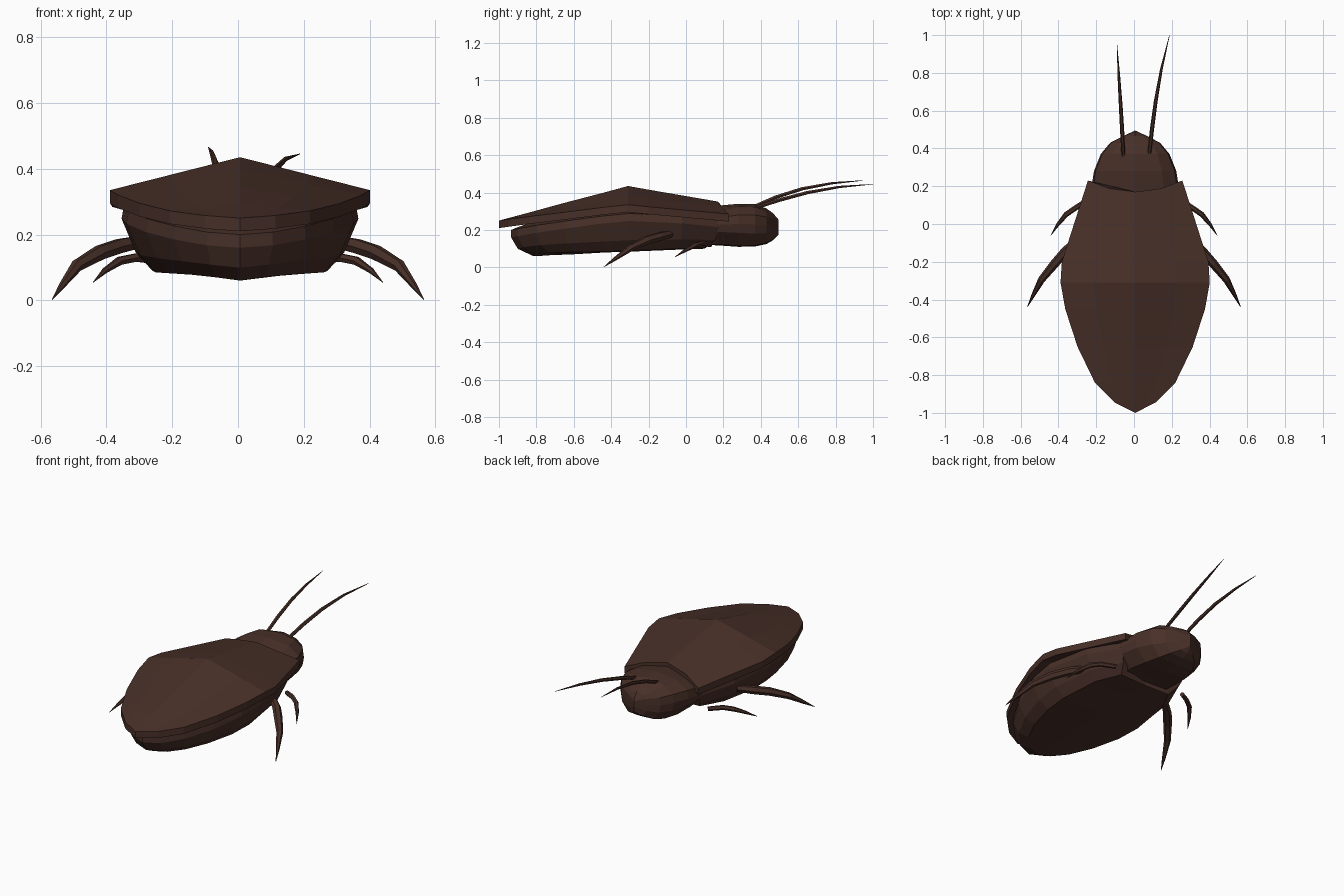
import bpy, bmesh

if "Cube" in bpy.data.objects:
    bpy.data.objects.remove(bpy.data.objects["Cube"])

brown = bpy.data.materials.new("brown")
brown.diffuse_color = (0.065, 0.029, 0.021, 1)
brown.use_nodes = True
brown.node_tree.nodes["Principled BSDF"].inputs["Base Color"].default_value = brown.diffuse_color


def loft(name, rows, dx=0.006):
    """Each row is a right half section, top centre to bottom centre; mirrored and bridged."""
    bm = bmesh.new()
    rings = []
    for half in rows:
        ring = half + [(-x, y, z) for x, y, z in half[-2:0:-1]]
        rings.append([bm.verts.new((x + dx, y, z)) for x, y, z in ring])
    n, h = len(rings[0]), len(rows[0])
    for a, b in zip(rings, rings[1:]):
        for i in range(n):
            j = (i + 1) % n
            bm.faces.new((a[i], a[j], b[j], b[i]))
    first = rings[0]
    bm.faces.new(first[:h])
    bm.faces.new(first[h - 1:] + first[:1])
    bmesh.ops.remove_doubles(bm, verts=bm.verts, dist=0.0005)
    bmesh.ops.recalc_face_normals(bm, faces=bm.faces)
    me = bpy.data.meshes.new(name)
    bm.to_mesh(me)
    bm.free()
    me.materials.append(brown)
    ob = bpy.data.objects.new(name, me)
    bpy.context.collection.objects.link(ob)
    return ob


def limb(name, points):
    """Tapered tube through (x, y, z, radius) points."""
    cu = bpy.data.curves.new(name, 'CURVE')
    cu.dimensions = '3D'
    cu.bevel_depth = 1
    cu.bevel_resolution = 1
    cu.use_fill_caps = True
    sp = cu.splines.new('POLY')
    sp.points.add(len(points) - 1)
    for p, (x, y, z, r) in zip(sp.points, points):
        p.co = (x, y, z, 1)
        p.radius = r
    tmp = bpy.data.objects.new(name + "_curve", cu)
    bpy.context.collection.objects.link(tmp)
    dg = bpy.context.evaluated_depsgraph_get()
    me = bpy.data.meshes.new_from_object(tmp.evaluated_get(dg))
    bpy.data.objects.remove(tmp)
    for f in me.polygons:
        f.use_smooth = False
    me.materials.clear()
    me.materials.append(brown)
    ob = bpy.data.objects.new(name, me)
    bpy.context.collection.objects.link(ob)


# Wing shell: centre y, edge y, half width, ridge z, edge z, drop of the middle point
T = 0.04
rows = []
for yc, ye, w, zc, ze, k in [
        (.17, .23, .25, .352, .285, .4), (-.2, -.2, .388, .4155, .324, .53),
        (-.31, -.31, .395, .435, .335, .55),
        (-.45, -.45, .37, .397, .32, .55), (-.65, -.65, .305, .345, .295, .55),
        (-.84, -.84, .213, .293, .272, .55), (-.945, -.945, .108, .265, .258, .55),
        (-1, -1, 0, .25, .25, .55)]:
    top = [(0, yc, zc),
           (.55 * w, yc + .3 * (ye - yc), zc + k * (ze - zc)),
           (w, ye, ze)]
    rows.append(top + [(x, y, z - T) for x, y, z in reversed(top)])
loft("wing_shell", rows)

# Abdomen: y, half width, top z, rim z, underside y, underside edge z, underside centre z
rows = []
for y, w, zt, zr, yb, ze, zb in [
        (.18, .23, .29, .255, .1, .105, .1), (-.02, .32, .34, .275, -.04, .1, .095),
        (-.3, .36, .38, .288, -.28, .09, .085), (-.46, .345, .345, .273, -.43, .085, .08),
        (-.65, .285, .295, .247, -.6, .082, .07), (-.8, .2, .25, .225, -.73, .078, .065),
        (-.9, .1, .215, .207, -.8, .07, .06), (-.935, 0, .2, .2, -.815, .06, .06)]:
    ym = y + .3 * (yb - y)
    rows.append([(0, y, zt), (w * .98, y, zr), (w, y, zr - .04),
                 (w * .88, ym, zr - .72 * (zr - ze)),
                 (w * .74, yb, ze), (0, yb, zb)])
loft("abdomen", rows)

# Head: y, half width, top z, upper side z, lower side z, bottom z
rows = []
for y, w, zt, zu, zl, zb in [
        (.09, .225, .295, .25, .2, .12), (.17, .235, .33, .265, .19, .118),
        (.28, .218, .34, .28, .185, .11), (.37, .182, .338, .28, .18, .112),
        (.43, .132, .315, .27, .18, .125), (.465, .065, .29, .26, .185, .145),
        (.495, 0, .255, .24, .205, .175)]:
    rows.append([(0, y, zt), (w * .65, y, zt - (.03 if y < .2 else .015)),
                 (w * .96, y, zu), (w, y, (zu + zl) / 2), (w * .95, y, zl),
                 (w * .65, y, zb + .005), (0, y, zb)])
loft("head", rows)

# Legs, one pair in the middle and one pair in front
for side, s in (("left", -1), ("right", 1)):
    limb(side + "_middle_leg", [
        (s * .29, -.08, .18, .02), (s * .36, -.14, .165, .024), (s * .42, -.21, .145, .024),
        (s * .49, -.295, .105, .019), (s * .535, -.38, .045, .01), (s * .565, -.44, .002, .001)])
    limb(side + "_front_leg", [
        (s * .24, .13, .12, .013), (s * .31, .085, .13, .014), (s * .36, .05, .12, .014),
        (s * .405, -.005, .09, .009), (s * .44, -.06, .055, .001)])

# Feelers, slightly uneven
limb("left_feeler", [
    (-.055, .34, .315, .010), (-.062, .48, .375, .011), (-.07, .62, .42, .010),
    (-.08, .78, .45, .007), (-.09, .95, .465, .001)])
limb("right_feeler", [
    (.08, .36, .315, .010), (.095, .5, .36, .011), (.115, .65, .40, .010),
    (.145, .82, .43, .007), (.188, 1.0, .445, .001)])
